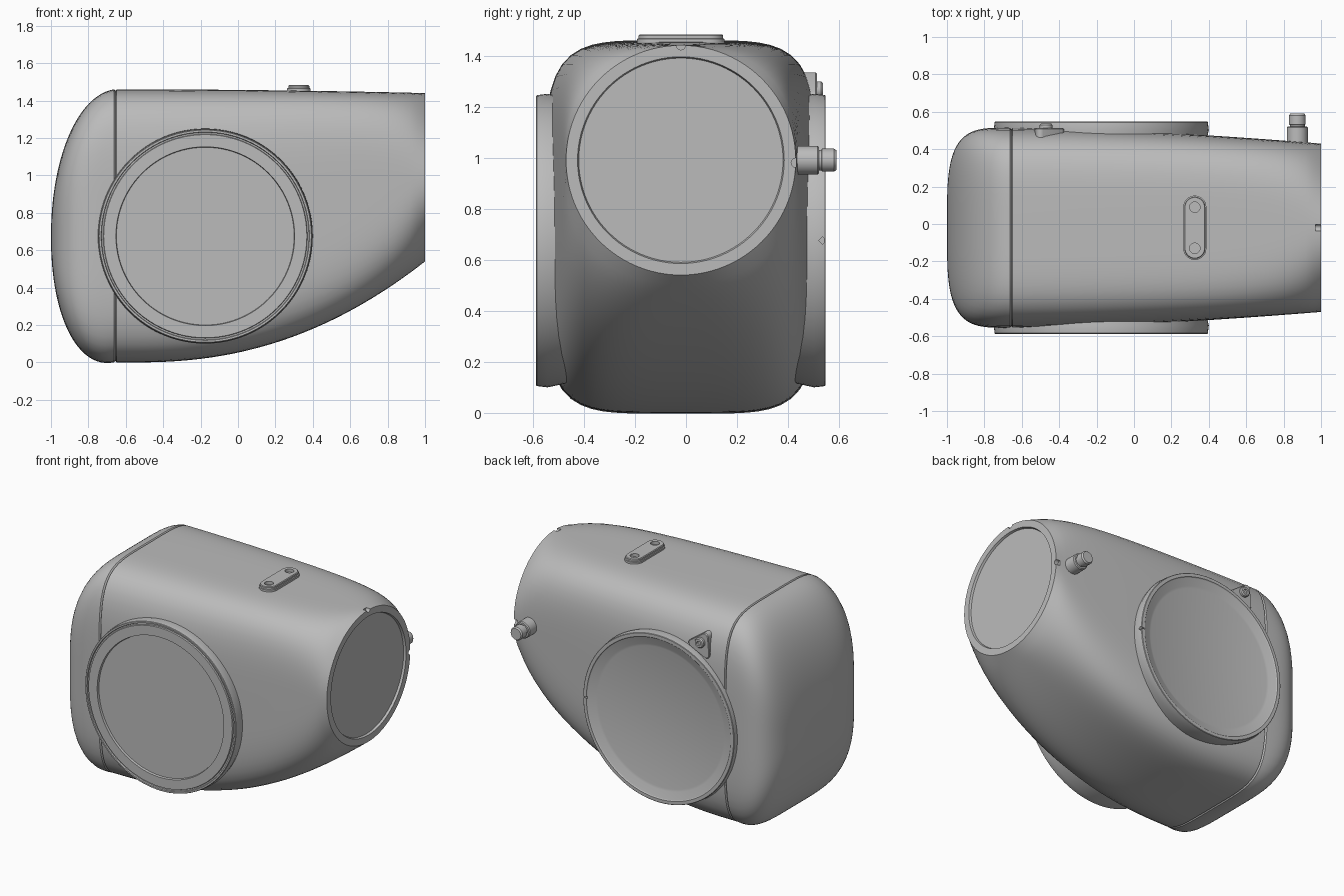
import bpy, bmesh
from math import sin, cos, pi, radians
from mathutils import Vector

old = bpy.data.objects.get("Cube")
if old:
    bpy.data.objects.remove(old, do_unlink=True)

grey = bpy.data.materials.new("cast_grey")
grey.use_nodes = True
grey.diffuse_color = (0.5, 0.5, 0.5, 1)
grey.node_tree.nodes["Principled BSDF"].inputs["Base Color"].default_value = (0.5, 0.5, 0.5, 1)

MID_Y = -0.02      # the body sits slightly off centre
SEAM = -0.655      # where the rear cover meets the housing
SIDES = 96


def loft(name, rings):
    """Skin a list of point rings and cap both ends."""
    bm = bmesh.new()
    loops = [[bm.verts.new(p) for p in ring] for ring in rings]
    for a, b in zip(loops, loops[1:]):
        for i in range(len(a)):
            j = (i + 1) % len(a)
            bm.faces.new((a[i], a[j], b[j], b[i]))
    bm.faces.new(loops[0][::-1])
    bm.faces.new(loops[-1])
    bmesh.ops.recalc_face_normals(bm, faces=bm.faces)
    mesh = bpy.data.meshes.new(name)
    bm.to_mesh(mesh)
    bm.free()
    mesh.materials.append(grey)
    obj = bpy.data.objects.new(name, mesh)
    bpy.context.collection.objects.link(obj)
    return obj


def lathe(name, centre, direction, profile, sides=SIDES):
    """Turn a (radius, height) profile about a direction."""
    turn = Vector(direction).to_track_quat("Z", "Y")
    angles = [2 * pi * i / sides for i in range(sides)]
    return loft(name, [[Vector(centre) + turn @ Vector((r * cos(a), r * sin(a), h))
                        for a in angles] for r, h in profile])


def activate(obj):
    bpy.ops.object.select_all(action="DESELECT")
    obj.select_set(True)
    bpy.context.view_layer.objects.active = obj


def cut(obj, cutter):
    """Subtract a cutter, then discard it."""
    cutter.hide_render = True
    mod = obj.modifiers.new("cut", "BOOLEAN")
    mod.operation, mod.solver, mod.object = "DIFFERENCE", "EXACT", cutter
    activate(obj)
    bpy.ops.object.modifier_apply(modifier=mod.name)
    bpy.data.objects.remove(cutter, do_unlink=True)


def smooth(obj, angle=30):
    activate(obj)
    bpy.ops.object.shade_smooth_by_angle(angle=radians(angle))


# Housing: squarish sections that taper and turn into a circle at the open end
def section(x, mid_z, half_y, half_z, power):
    ring = []
    for i in range(SIDES):
        a = 2 * pi * i / SIDES
        c, s = cos(a), sin(a)
        r = (abs(c) ** power + abs(s) ** power) ** (-1 / power)
        ring.append((x, MID_Y + half_y * r * c, mid_z + half_z * r * s))
    return ring


def housing_section(x, shrink=0.0):
    t = (x - SEAM) / (1 - SEAM)
    top = 1.46 - 0.02 * t * t
    bottom = 0.54 * (max(x + 0.55, 0) / 1.55) ** 2.25
    half_y = 0.535 - 0.085 * t ** 1.6
    return section(x, (top + bottom) / 2, half_y - shrink,
                   (top - bottom) / 2 - shrink, 5 - 3 * t ** 6)


rings = []
for i in range(24):                                   # rear cover dome
    a = 0.01 + (pi / 2 - 0.01) * i / 23
    u = cos(a)
    rings.append(section(SEAM - 0.008 - 0.337 * u, 0.73 - 0.06 * u,
                         0.535 * (1 - u ** 3.8) ** (1 / 3.8),
                         0.73 * (1 - u ** 2.1) ** (1 / 2.1), 5 - 1.5 * u ** 4))
rings.append(housing_section(SEAM, 0.008))            # seam groove
steps = 40
for i in range(steps + 1):
    x0 = SEAM + 0.006
    rings.append(housing_section(x0 + (1 - x0) * i / steps))
for x, r in ((1, 0.405), (0.985, 0.4)):               # recessed mouth
    rings.append(section(x, 0.99, r, r, 2))
body = loft("housing", rings)

# Index notches on the mouth rim
for y, z in ((MID_Y, 1.44), (0.43, 0.98)):
    cut(body, lathe("notch_cutter", (0.97, y, z), (1, 0, 0), [(0.018, 0), (0.018, 0.1)], 16))
smooth(body)

# Side flanges
HUB_X, HUB_Z = -0.175, 0.675
front = lathe("front_flange", (HUB_X, -0.587, HUB_Z), (0, -1, 0),
              [(0.55, -0.16), (0.575, -0.045), (0.57, -0.003), (0.567, 0), (0.557, 0),
               (0.554, -0.008), (0.546, -0.008), (0.543, 0), (0.478, 0), (0.475, -0.015)])
back = lathe("back_flange", (HUB_X, 0.547, HUB_Z), (0, 1, 0),
             [(0.55, -0.16), (0.575, -0.045), (0.57, -0.003), (0.567, 0), (0.545, 0),
              (0.54, -0.005), (0.49, -0.022), (0.475, -0.026)])
cut(back, lathe("notch_cutter", (HUB_X + 0.54, 0.535, HUB_Z), (1, 0, 0),
                [(0.015, 0), (0.015, 0.1)], 4))
for flange in (front, back):
    smooth(flange, 20)


# Top lug with two holes
def stadium(half_len, radius, z):
    pts = []
    for i in range(32):
        a = pi * i / 31 if i < 16 else pi + pi * (i - 16) / 15 - 0
        a = pi * (i % 16) / 15 + (0 if i < 16 else pi)
        shift = half_len if i < 16 else -half_len
        pts.append((0.325 + radius * cos(a), MID_Y + shift + radius * sin(a), z))
    return pts


lug = loft("top_lug", [stadium(0.11, r, z) for r, z in
                       ((0.062, 1.42), (0.062, 1.465), (0.056, 1.467),
                        (0.056, 1.478), (0.052, 1.483))])
for side in (-1, 1):
    cut(lug, lathe("hole_cutter", (0.325, MID_Y + side * 0.11, 1.462), (0, 0, 1),
                   [(0.028, 0), (0.028, 0.1)], 32))
smooth(lug)

# Plug on the back near the mouth
plug = lathe("back_plug", (0.873, 0.40, 0.99), (0, 1, 0),
             [(0.056, 0), (0.056, 0.115), (0.051, 0.122), (0.04, 0.122),
              (0.04, 0.13), (0.045, 0.133), (0.045, 0.18), (0.038, 0.19)], 32)
smooth(plug)

# Triangular tab and screw above the back flange
tab_x, tab_z = -0.47, 1.265


def tab_ring(y, size):
    pts = []
    for k in range(3):                                # three rounded corners
        mid = radians(115 + 120 * k)
        for j in range(7):
            a = mid + radians(-60 + 20 * j)
            pts.append((tab_x + size * (0.07 * cos(mid) + 0.025 * cos(a)), y,
                        tab_z - 0.02 + size * (0.07 * sin(mid) + 0.025 * sin(a))))
    return pts


smooth(loft("screw_tab", [tab_ring(0.42, 1), tab_ring(0.508, 1), tab_ring(0.513, 0.94)]))
smooth(lathe("tab_screw", (tab_x, 0.50, tab_z), (0, 1, 0),
             [(0.034, 0), (0.034, 0.028), (0.028, 0.036), (0.015, 0.036), (0.013, 0.026)], 24))
